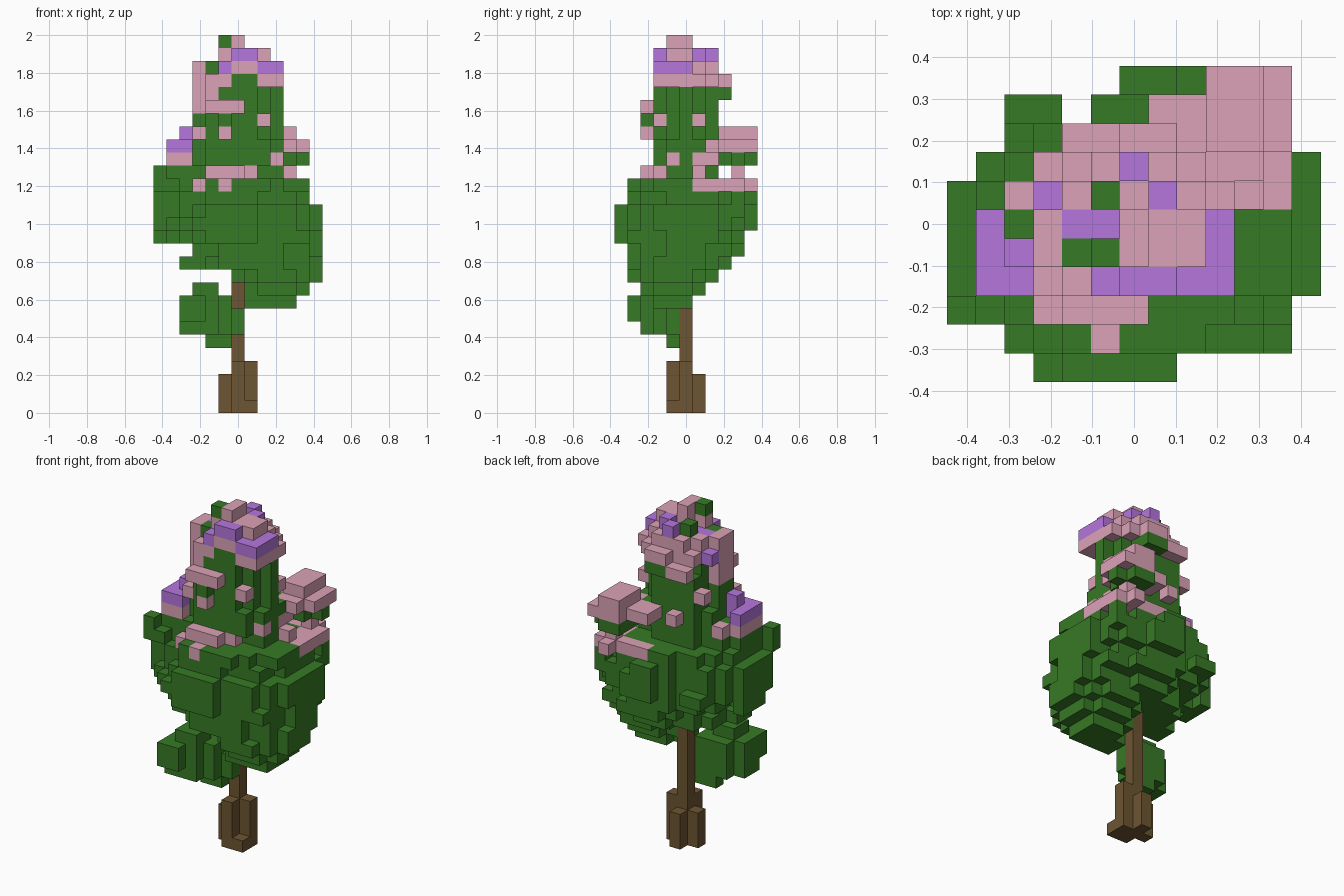
import bpy
import bmesh
import random
from mathutils import Vector

if "Cube" in bpy.data.objects:
    bpy.data.objects.remove(bpy.data.objects["Cube"], do_unlink=True)

random.seed(4)
UNIT = 2 / 29  # edge length of one block
cells = {}     # block position -> part name


def make_material(name, colour):
    mat = bpy.data.materials.new(name)
    mat.use_nodes = True
    mat.diffuse_color = (*colour, 1)
    shader = mat.node_tree.nodes["Principled BSDF"]
    shader.inputs["Base Color"].default_value = (*colour, 1)
    shader.inputs["Roughness"].default_value = 0.9
    return mat


def span(ends):
    """Accepts one index or an inclusive (first, last) pair."""
    first, last = ends if isinstance(ends, tuple) else (ends, ends)
    return range(first, last + 1)


def block(part, xs, ys, zs):
    for x in span(xs):
        for y in span(ys):
            for z in span(zs):
                cells[x, y, z] = part


# Ground outline of the crown: x limits of each row, front row first
outline_rows = [(-3, 1), (-4, 5), (-6, 6), (-6, 6), (-6, 6), (-6, 6),
                (-6, 6), (-5, 6), (-4, 5), (-1, 5), (0, 5)]
outline = dict(zip(range(-5, 6), outline_rows))


def disc(part, z, x0, x1, y0, y1, rough=0.25, power=2.0):
    """One rounded layer of blocks with a ragged rim."""
    cx, cy = (x0 + x1) / 2, (y0 + y1) / 2
    rx, ry = (x1 - x0 + 1) / 2, (y1 - y0 + 1) / 2
    for x in span((x0, x1)):
        for y in span((y0, y1)):
            reach = abs((x - cx) / rx) ** power + abs((y - cy) / ry) ** power
            inside = x in span(outline[y])
            if inside and reach < 1.08 - random.uniform(0, rough):
                cells[x, y, z] = part


# Wide leafy crown, bottom layer first
crown_layers = [
    (1, 4, -2, 0), (1, 5, -3, 1), (0, 6, -4, 2), (-3, 6, -4, 3),
    (-3, 6, -4, 4), (-5, 6, -5, 4), (-6, 6, -5, 5), (-6, 6, -5, 5),
    (-6, 5, -4, 5), (-5, 5, -4, 4), (-4, 3, -2, 2),
]
for step, limits in enumerate(crown_layers):
    disc("leaves", 8 + step, *limits)
# Tufts sticking out of the crown
block("leaves", -6, (-1, 1), (13, 16))
block("leaves", -6, -2, (14, 16))
block("leaves", -6, -3, (17, 18))
block("leaves", -5, (-3, 0), 17)
block("leaves", -5, (-2, 0), 18)
block("leaves", -4, (-2, 0), 18)
block("leaves", (-4, -3), 3, (14, 16))
block("leaves", (-4, -3), 4, 14)
block("leaves", (-4, -3), (-2, -1), 11)
block("leaves", -4, -4, 14)
block("leaves", 6, (0, 2), (13, 15))
block("leaves", 5, 4, (15, 16))
block("leaves", 5, -4, 13)
block("leaves", (0, 2), 5, (14, 15))
block("leaves", (-2, 1), -5, (13, 15))
block("leaves", -3, -5, 14)

# Narrow upper crown, tapering to a diamond
for z in range(19, 26):
    disc("leaves", z, -3, 3, -2, 2, rough=0.05, power=2.2 if z < 21 else 1.4)
block("leaves", -3, -1, (21, 22))
block("leaves", -2, 2, (21, 23))
block("leaves", -2, -2, (21, 23))
block("leaves", (0, 1), 3, 24)
block("leaves", (-2, 2), (-1, 1), 26)
block("leaves", -1, -3, 22)
block("leaves", -4, 0, 19)
block("leaves", (4, 5), 4, 19)
block("leaves", (3, 4), (3, 5), 19)

# Low side branch running diagonally
for z, x0, x1, y0, y1 in [(5, -2, -1, -1, -1), (6, -4, -1, -3, -1),
                          (7, -4, -1, -4, -1), (8, -4, -1, -4, -1),
                          (9, -3, -2, -3, -2)]:
    for x in span((x0, x1)):
        for y in span((y0, y1)):
            if -1 <= y - x <= 2:
                cells[x, y, z] = "leaves"
block("leaves", 0, -1, (6, 7))

# Pink blossoms: peak
block("pink_blossom", 0, (-1, 0), 28)
block("pink_blossom", (0, 2), (-1, 0), 27)
block("pink_blossom", -1, -1, 27)
block("leaves", -1, -1, 28)
block("pink_blossom", (-1, 2), 1, 26)
block("pink_blossom", (-1, 1), 2, 26)
block("pink_blossom", (0, 1), -2, 26)
block("pink_blossom", -3, (-1, 0), 26)
block("pink_blossom", -2, 1, 26)
block("leaves", -2, -1, 26)
block("leaves", -1, 1, 27)
# Pink blossoms: ring under the peak
block("pink_blossom", (0, 1), 3, 25)
block("pink_blossom", (-2, -1), 3, 24)
block("pink_blossom", (2, 3), (-2, 0), 25)
block("pink_blossom", 3, 1, 25)
block("pink_blossom", 2, 2, 25)
block("pink_blossom", (-2, -1), (-2, 2), 25)
block("pink_blossom", -3, (-1, 0), (23, 25))
block("pink_blossom", -2, -2, 24)
block("pink_blossom", (-2, 0), -3, 23)
# Pink blossoms: scattered on the upper crown
for spot in [(2, -2, 22), (3, 1, 22), (-1, -3, 21), (-3, -2, 21),
             (3, -1, 19), (-4, 1, 19), (-1, 3, 20), (-1, -4, 17),
             (-3, -3, 17), (1, -2, 18), (-3, 2, 22)]:
    cells[spot] = "pink_blossom"
block("pink_blossom", (-2, 0), -3, 18)
# Pink blossoms: back corner clusters
block("pink_blossom", (3, 5), (3, 5), 20)
block("pink_blossom", (3, 4), 2, 20)
block("pink_blossom", (3, 4), (3, 5), 21)
block("pink_blossom", (1, 2), (3, 4), 20)
block("pink_blossom", (4, 5), (1, 4), 17)
block("pink_blossom", 4, 5, 17)
block("pink_blossom", (1, 3), 4, 17)
block("pink_blossom", 4, 1, 18)
block("pink_blossom", 4, 4, 18)
block("pink_blossom", 3, (1, 2), 19)
# Pink base of the side cluster
block("pink_blossom", (-5, -4), (-2, -1), 19)
block("pink_blossom", -5, 0, 19)

# Purple blossoms
block("purple_blossom", (-5, -4), (-2, -1), 20)
block("purple_blossom", -5, 0, 20)
block("purple_blossom", -4, -1, 21)
block("purple_blossom", (0, 1), -2, 27)
block("purple_blossom", 3, (-2, 0), 26)
block("purple_blossom", 2, -2, 26)
block("purple_blossom", -1, -2, 26)
block("purple_blossom", (-2, -1), 0, 26)
block("purple_blossom", -3, 1, 25)
block("purple_blossom", 1, 1, 27)
block("purple_blossom", 0, 2, 27)

# Trunk with stubby roots
block("trunk", 0, 0, (0, 11))
block("trunk", 1, 0, (0, 3))
block("trunk", 0, -1, (0, 3))
block("trunk", -1, 0, (0, 2))
block("trunk", 0, 1, (0, 2))
block("trunk", 1, -1, 0)


def build(part, mat):
    """Joins the outward block faces of one part into a mesh object."""
    bm = bmesh.new()
    for pos, owner in cells.items():
        if owner != part:
            continue
        centre = Vector(pos) + Vector((0, 0, 0.5))
        for axis in range(3):
            for sign in (-1, 1):
                near = list(pos)
                near[axis] += sign
                if tuple(near) in cells:
                    continue
                normal, u, v = Vector(), Vector(), Vector()
                normal[axis] = sign / 2
                u[(axis + 1) % 3] = sign / 2
                v[(axis + 2) % 3] = 1 / 2
                corners = (-u - v, u - v, u + v, v - u)
                bm.faces.new([bm.verts.new((centre + normal + c) * UNIT)
                              for c in corners])
    bmesh.ops.remove_doubles(bm, verts=bm.verts, dist=UNIT / 100)
    mesh = bpy.data.meshes.new(part)
    bm.to_mesh(mesh)
    bm.free()
    mesh.materials.append(mat)
    bpy.context.collection.objects.link(bpy.data.objects.new(part, mesh))


colours = {
    "leaves": (0.037, 0.195, 0.019),
    "pink_blossom": (0.72, 0.365, 0.475),
    "purple_blossom": (0.47, 0.18, 0.73),
    "trunk": (0.153, 0.09, 0.032),
}
for part, colour in colours.items():
    build(part, make_material(part.replace("_", " "), colour))
